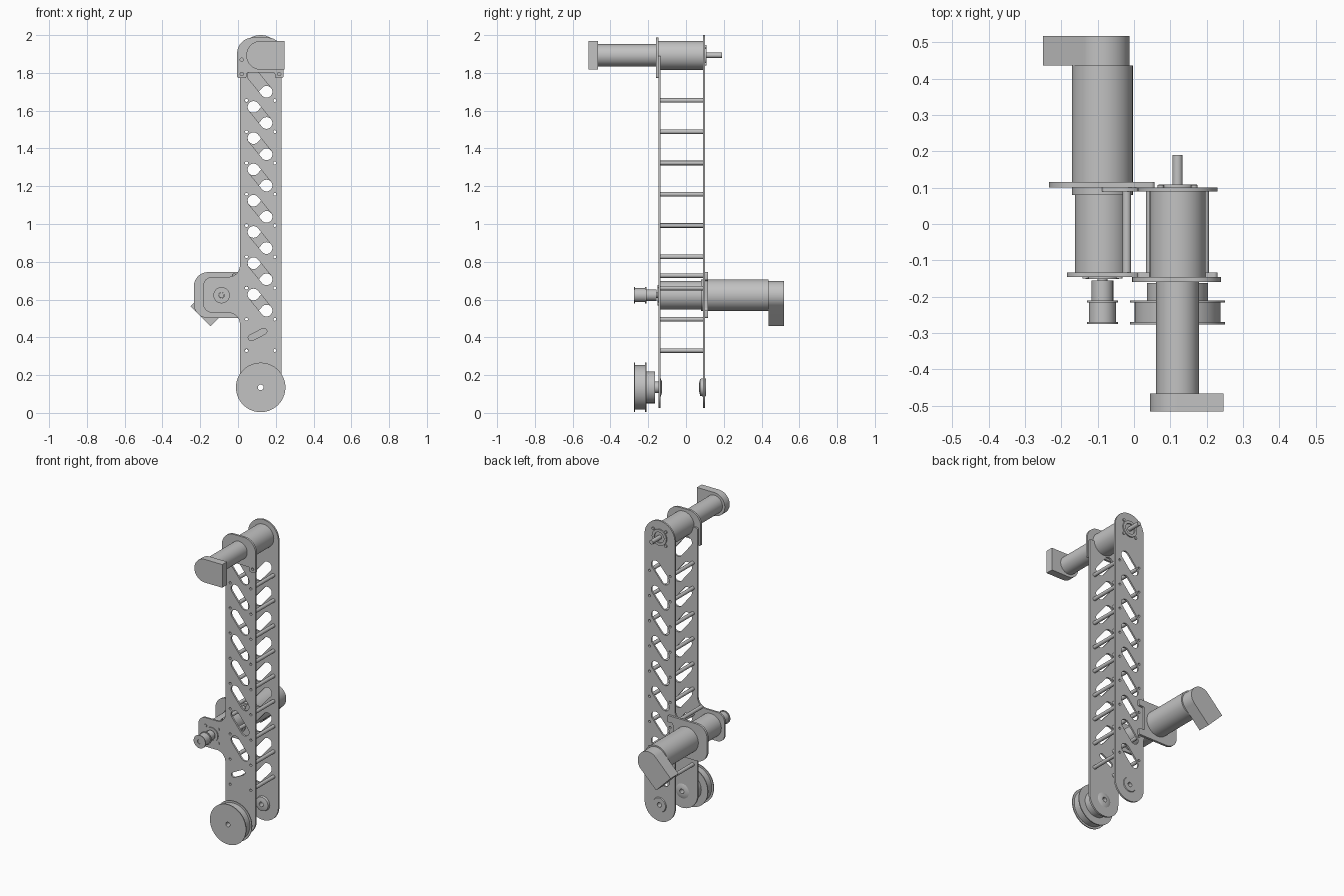
import bpy, bmesh, math
from mathutils import Vector, Matrix

if "Cube" in bpy.data.objects:
    bpy.data.objects.remove(bpy.data.objects["Cube"])

GREY = (0.54, 0.54, 0.54, 1)
metal = bpy.data.materials.new("plain grey metal")
metal.use_nodes = True
metal.diffuse_color = GREY
metal.node_tree.nodes["Principled BSDF"].inputs["Base Color"].default_value = GREY


def finish(name, bm):
    """Weld, orient and shade a bmesh, then link it as an object."""
    bmesh.ops.remove_doubles(bm, verts=bm.verts, dist=1e-5)
    bmesh.ops.recalc_face_normals(bm, faces=bm.faces)
    mesh = bpy.data.meshes.new(name)
    bm.to_mesh(mesh)
    bm.free()
    mesh.materials.append(metal)
    mesh.shade_smooth()
    mesh.set_sharp_from_angle(angle=math.radians(32))
    obj = bpy.data.objects.new(name, mesh)
    bpy.context.collection.objects.link(obj)


def rounded(corners, steps=10):
    """Outline from (x, z, radius) corners; works for fillets in either direction."""
    points = []
    for i, (x, z, r) in enumerate(corners):
        p = Vector((x, z))
        if r == 0:
            points.append(p)
            continue
        u = (Vector(corners[i - 1][:2]) - p).normalized()
        v = (Vector(corners[(i + 1) % len(corners)][:2]) - p).normalized()
        half = math.acos(max(-1, min(1, u.dot(v)))) / 2
        centre = p + (u + v).normalized() * r / math.sin(half)
        a = p + u * r / math.tan(half) - centre
        b = p + v * r / math.tan(half) - centre
        points += [centre + a.lerp(b, k / steps).normalized() * r for k in range(steps + 1)]
    return [p for i, p in enumerate(points) if (p - points[i - 1]).length > 1e-5]


def circle(x, z, r, n=20):
    return [Vector((x + r * math.cos(math.tau * k / n), z + r * math.sin(math.tau * k / n)))
            for k in range(n)]


def slot(p, q, r):
    p, q = Vector(p), Vector(q)
    d = (q - p).normalized() * r
    n = Vector((-d.y, d.x))
    return rounded([(*c, r) for c in (p - d - n, q + d - n, q + d + n, p - d + n)])


def plate(name, y0, y1, outline, holes=()):
    """Flat sheet with holes, standing between two depths."""
    curve = bpy.data.curves.new(name, "CURVE")
    curve.dimensions, curve.fill_mode = "2D", "BOTH"
    curve.extrude = (y1 - y0) / 2
    for loop in (outline, *holes):
        spline = curve.splines.new("POLY")
        spline.points.add(len(loop) - 1)
        for point, co in zip(spline.points, loop):
            point.co = (co.x, co.y, 0, 1)
        spline.use_cyclic_u = True
    helper = bpy.data.objects.new(name + " outline", curve)
    mesh = bpy.data.meshes.new_from_object(helper)
    bm = bmesh.new()
    bm.from_mesh(mesh)
    bm.transform(Matrix.Translation((0, (y0 + y1) / 2, 0)) @ Matrix.Rotation(math.pi / 2, 4, "X"))
    bpy.data.objects.remove(helper)
    bpy.data.curves.remove(curve)
    bpy.data.meshes.remove(mesh)
    finish(name, bm)


def turned(name, centre, profile, bore=0, n=40):
    """Solid of (depth, radius) steps around a front-to-back axis."""
    if bore:
        profile = [(profile[0][0], bore), *profile, (profile[-1][0], bore)]
    bm = bmesh.new()
    rings = [[bm.verts.new((p.x, y, p.y)) for p in circle(*centre, r, n)] for y, r in profile]
    pairs = list(zip(rings, rings[1:]))
    if bore:
        pairs.append((rings[-1], rings[0]))
    else:
        bm.faces.new(rings[0])
        bm.faces.new(rings[-1])
    for a, b in pairs:
        for k in range(n):
            j = (k + 1) % n
            bm.faces.new((a[k], a[j], b[j], b[k]))
    finish(name, bm)


def end_cap(name, centre, angle, r, reach, y0, y1):
    """Half-round cover with a square end pointing along the angle."""
    turn = Matrix.Rotation(angle, 2)
    shape = [(-r, -r, r), (reach, -r, 0), (reach, r, 0), (-r, r, r)]
    corners = [(*(turn @ Vector((x, z)) + Vector(centre)), rad) for x, z, rad in shape]
    plate(name, y0, y1, rounded(corners, 16))


def screws(name, centre, spread, y0, y1):
    for i, (sx, sz) in enumerate([(-1, -1), (-1, 1), (1, -1), (1, 1)]):
        turned(f"{name}_{i}", (centre[0] + sx * spread, centre[1] + sz * spread),
               [(y0, 0.009), (y1, 0.009)], n=12)


# Key positions
AXLE = (0.12, 0.135)
TOP = (0.12, 1.893)
SIDE = (-0.087, 0.623)
PITCH = 0.1655
LEFT, RIGHT = 0.01, 0.23
rungs = [(x, 0.33 + PITCH * k) for x in (0.045, 0.195) for k in range(9)]
rung_holes = [circle(x, z, 0.008, 12) for x, z in rungs]

# Side plates with zigzag lightening slots
front_slots = [slot((0.082, 1.785 - PITCH * k), (0.151, 1.70 - PITCH * k), 0.031) for k in range(8)]
front_slots.append(slot((0.07, 0.398), (0.137, 0.432), 0.016))
back_slots = [slot((0.151, 1.70 - PITCH * k), (0.082, 1.62 - PITCH * k), 0.031) for k in range(9)]


def rail(top, top_radius, tab_x, tab_radius):
    return rounded([(LEFT, 0.025, 0.11), (RIGHT, 0.025, 0.11), (RIGHT, top, top_radius),
                    (LEFT, top, top_radius), (LEFT, 0.72, 0.06), (tab_x, 0.72, tab_radius),
                    (tab_x, 0.53, tab_radius), (LEFT, 0.53, 0.06)])


plate("front_rail", -0.146, -0.134, rail(1.89, 0.01, -0.185, 0.05),
      [circle(*AXLE, 0.03), circle(*SIDE, 0.02)] + rung_holes + front_slots)
plate("back_rail", 0.09, 0.101, rail(2.0, 0.11, -0.088, 0.01),
      [circle(*AXLE, 0.03)] + rung_holes + back_slots)

# Tubular rungs between the rails
for i, (x, z) in enumerate(rungs + [(-0.02, 0.727)]):
    turned(f"rung_{i}", (x, z), [(-0.134, 0.012), (0.09, 0.012)], bore=0.008, n=16)

# Motor mounting brackets
plate("top_bracket", -0.16, -0.146,
      rounded([(-0.005, 1.772, 0.01), (0.045, 1.772, 0.01), (0.045, 1.802, 0.01),
               (0.195, 1.802, 0.01), (0.195, 1.772, 0.01), (0.24, 1.772, 0.01),
               (0.24, 1.987, 0.085), (-0.005, 1.987, 0.085)]),
      [circle(x, z, 0.009, 12) for x, z in [(0.02, 1.87), (0.02, 1.794), (0.218, 1.794)]])
plate("side_bracket", 0.101, 0.116,
      rounded([(-0.234, 0.502, 0.075), (0.057, 0.502, 0.01), (0.057, 0.545, 0.01),
               (0.015, 0.545, 0.01), (0.015, 0.702, 0.01), (0.057, 0.702, 0.01),
               (0.057, 0.745, 0.01), (-0.234, 0.745, 0.075)]))

# Top gearmotor
turned("top_gearbox", TOP, [(-0.146, 0.077), (0.09, 0.077)])
turned("top_motor", TOP, [(-0.466, 0.059), (-0.16, 0.059)])
end_cap("top_motor_cover", TOP, 0, 0.076, 0.127, -0.516, -0.466)
turned("top_boss", TOP, [(0.101, 0.053), (0.109, 0.053)], bore=0.035)
turned("top_shaft", TOP, [(0.09, 0.014), (0.19, 0.014)], n=20)
screws("top_screw", TOP, 0.046, 0.101, 0.108)

# Side gearmotor
turned("side_gearbox", SIDE, [(-0.134, 0.076), (0.08, 0.076), (0.08, 0.084), (0.101, 0.084)])
turned("side_motor", SIDE, [(0.116, 0.084), (0.436, 0.084)])
end_cap("side_motor_cover", SIDE, math.radians(225), 0.075, 0.157, 0.436, 0.518)
turned("side_boss", SIDE, [(-0.152, 0.046), (-0.146, 0.046)], bore=0.036)
turned("side_shaft", SIDE, [(-0.272, 0.014), (-0.134, 0.014)], n=20)
screws("side_screw", SIDE, 0.046, -0.15, -0.146)

# Drive pulley and large pulley, each a flanged drum with a hub
turned("small_pulley", SIDE, [(-0.275, 0.043), (-0.27, 0.043), (-0.27, 0.037), (-0.216, 0.037),
                              (-0.216, 0.043), (-0.21, 0.043), (-0.21, 0.03), (-0.155, 0.03)], bore=0.015)
turned("large_pulley", AXLE, [(-0.276, 0.131), (-0.27, 0.131), (-0.27, 0.118), (-0.216, 0.118),
                              (-0.216, 0.131), (-0.21, 0.131), (-0.21, 0.084), (-0.163, 0.084)],
       bore=0.015, n=56)

# Axle bearings in the rail feet
turned("front_bearing", AXLE, [(-0.163, 0.03), (-0.146, 0.03), (-0.146, 0.028), (-0.134, 0.028),
                               (-0.134, 0.048), (-0.127, 0.03)], bore=0.015)
turned("back_bearing", AXLE, [(0.07, 0.025), (0.075, 0.045), (0.09, 0.048), (0.09, 0.028),
                              (0.101, 0.028), (0.101, 0.048), (0.106, 0.045)], bore=0.015)
